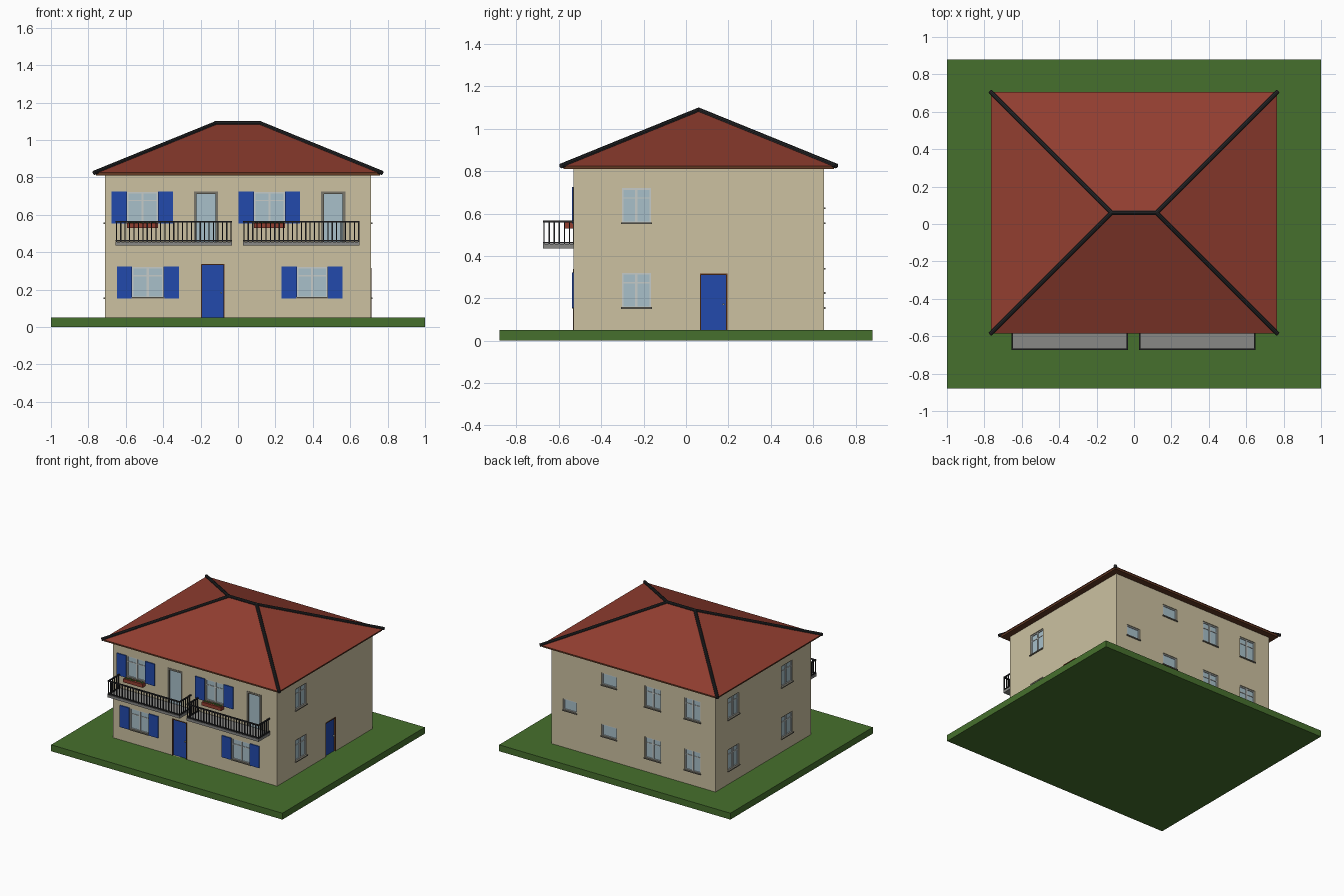
import bpy, bmesh, random
from mathutils import Vector, Matrix

if "Cube" in bpy.data.objects:
    bpy.data.objects.remove(bpy.data.objects["Cube"])

random.seed(3)


def mat(name, r, g, b):
    lin = [((c / 255 + 0.055) / 1.055) ** 2.4 for c in (r, g, b)]
    m = bpy.data.materials.new(name)
    m.diffuse_color = (*lin, 1)
    m.use_nodes = True
    m.node_tree.nodes["Principled BSDF"].inputs["Base Color"].default_value = m.diffuse_color
    return m


WALL = mat("cream plaster", 204, 193, 161)
GRASS = mat("grass green", 70, 112, 45)
ROOF = mat("red tile", 146, 62, 48)
BLUE = mat("shutter blue", 34, 74, 172)
GLASS = mat("pale glass", 168, 192, 202)
FRAME = mat("frame grey", 122, 118, 106)
LIGHT = mat("light trim", 198, 203, 200)
BROWN = mat("brown wood", 100, 58, 36)
STONE = mat("concrete grey", 136, 136, 134)
IRON = mat("dark iron", 40, 40, 42)


def finish(name, bm, material):
    me = bpy.data.meshes.new(name)
    bmesh.ops.recalc_face_normals(bm, faces=bm.faces)
    bm.to_mesh(me)
    bm.free()
    ob = bpy.data.objects.new(name, me)
    bpy.context.collection.objects.link(ob)
    if material:
        me.materials.append(material)
    return ob


def boxes(name, items, material):
    """One object from a list of (x0, x1, y0, y1, z0, z1) boxes."""
    bm = bmesh.new()
    for x0, x1, y0, y1, z0, z1 in items:
        m = Matrix.Translation(((x0 + x1) / 2, (y0 + y1) / 2, (z0 + z1) / 2))
        m = m @ Matrix.Diagonal((abs(x1 - x0), abs(y1 - y0), z1 - z0, 1))
        bmesh.ops.create_cube(bm, size=1, matrix=m)
    return finish(name, bm, material)


# House footprint
X, YF, YB = 0.71, -0.53, 0.65


def on_wall(side, u0, u1, d0, d1, z0, z1):
    """Box on a wall: u runs along the wall, d points outward."""
    if side == "front":
        return (u0, u1, YF - d1, YF - d0, z0, z1)
    if side == "back":
        return (u0, u1, YB + d0, YB + d1, z0, z1)
    if side == "right":
        return (X + d0, X + d1, u0, u1, z0, z1)
    return (-X - d1, -X - d0, u0, u1, z0, z1)


holes = []


def border(side, u0, u1, d0, d1, z0, z1, t):
    return [on_wall(side, u0, u0 + t, d0, d1, z0, z1),
            on_wall(side, u1 - t, u1, d0, d1, z0, z1),
            on_wall(side, u0 + t, u1 - t, d0, d1, z1 - t, z1),
            on_wall(side, u0 + t, u1 - t, d0, d1, z0, z0 + t)]


def window(name, side, u, w, z0, z1, shutters=False, bars=True):
    u0, u1 = u - w / 2, u + w / 2
    holes.append(on_wall(side, u0, u1, -0.02, 0.02, z0, z1))
    boxes(name + "_glass", [on_wall(side, u0, u1, -0.021, -0.013, z0, z1)], GLASS)
    trim = border(side, u0, u1, -0.02, -0.007, z0, z1, 0.008)
    if bars:
        zb = z0 + (z1 - z0) * 0.72
        trim += [on_wall(side, u - 0.006, u + 0.006, -0.02, -0.007, z0, z1),
                 on_wall(side, u0, u1, -0.02, -0.009, zb - 0.003, zb + 0.003)]
    boxes(name + "_frame", trim, LIGHT)
    boxes(name + "_sill", [on_wall(side, u0 - 0.004, u1 + 0.004, -0.02, 0.008,
                                   z0 - 0.004, z0 + 0.004)], FRAME)
    if shutters:
        boxes(name + "_shutters",
              [on_wall(side, a, a + 0.081, -0.001, 0.008, z0 - 0.002, z1 + 0.002)
               for a in (u0 - 0.081, u1)], BLUE)


def door(name, side, u0, u1, z0, z1, panel, trim, t, hand):
    holes.append(on_wall(side, u0, u1, -0.02, 0.02, z0, z1))
    boxes(name + "_panel", [on_wall(side, u0, u1, -0.021, -0.01, z0, z1)], panel)
    boxes(name + "_frame", border(side, u0, u1, -0.02, 0.003, z0, z1, t)[:3], trim)
    zh = z0 + (z1 - z0) * 0.46
    boxes(name + "_handle", [on_wall(side, hand - 0.004, hand + 0.004, -0.011, 0.002,
                                     zh - 0.004, zh + 0.004)], LIGHT)


# Ground slab
boxes("lawn", [(-1, 1, -0.88, 0.88, 0, 0.05)], GRASS)

# Front windows and doors
window("front_upper_window_1", "front", -0.511, 0.166, 0.555, 0.722, True)
window("front_upper_window_2", "front", 0.168, 0.166, 0.555, 0.722, True)
window("front_lower_window_1", "front", -0.482, 0.169, 0.155, 0.32, True)
window("front_lower_window_2", "front", 0.396, 0.163, 0.155, 0.32, True)
door("front_door", "front", -0.199, -0.071, 0.05, 0.337, BLUE, BROWN, 0.006, -0.09)
door("balcony_door_1", "front", -0.236, -0.107, 0.45, 0.725, GLASS, FRAME, 0.014, -0.114)
door("balcony_door_2", "front", 0.445, 0.574, 0.45, 0.725, GLASS, FRAME, 0.014, 0.567)

# Side and back windows on both floors
for floor, z0 in (("lower", 0.154), ("upper", 0.554)):
    window(f"right_{floor}_window", "right", -0.234, 0.138, z0, z0 + 0.166)
    window(f"left_{floor}_window_1", "left", -0.234, 0.138, z0, z0 + 0.166)
    window(f"left_{floor}_window_2", "left", 0.426, 0.138, z0, z0 + 0.166)
    window(f"back_{floor}_window_1", "back", -0.51, 0.138, z0, z0 + 0.166)
    window(f"back_{floor}_window_2", "back", -0.167, 0.138, z0, z0 + 0.166)
    window(f"back_{floor}_small_window", "back", 0.21, 0.13, z0 + 0.071, z0 + 0.166,
           bars=False)
window("stair_window", "back", 0.55, 0.12, 0.34, 0.43, bars=False)
door("side_door", "right", 0.065, 0.195, 0.05, 0.316, BLUE, BROWN, 0.006, 0.177)

# Walls with cut window recesses
walls = boxes("walls", [(-X, X, YF, YB, 0.04, 0.815)], WALL)
cutter = boxes("recess_cutter", holes, None)
cutter.hide_render = True
mod = walls.modifiers.new("recesses", "BOOLEAN")
mod.operation, mod.solver, mod.object = "DIFFERENCE", "EXACT", cutter
bpy.context.view_layer.update()
cut = bpy.data.meshes.new_from_object(
    walls.evaluated_get(bpy.context.evaluated_depsgraph_get()))
walls.modifiers.clear()
walls.data = cut
cut.materials.clear()
cut.materials.append(WALL)
for p in cut.polygons:
    p.material_index = 0
bpy.data.objects.remove(cutter)

# Eaves board and hipped roof
boxes("eaves", [(-0.758, 0.758, -0.578, 0.698, 0.81, 0.827)], BROWN)
bm = bmesh.new()
eave = [Vector(c) for c in ((-0.765, -0.585, 0.825), (0.765, -0.585, 0.825),
                            (0.765, 0.705, 0.825), (-0.765, 0.705, 0.825))]
ridge = [Vector((-0.12, 0.06, 1.087)), Vector((0.12, 0.06, 1.087))]
v = [bm.verts.new(c) for c in eave + ridge]
for f in ((0, 1, 5, 4), (1, 2, 5), (2, 3, 4, 5), (3, 0, 4), (3, 2, 1, 0)):
    bm.faces.new([v[i] for i in f])
finish("roof", bm, ROOF)

# Ridge and hip caps
bm = bmesh.new()
for a, b in ((eave[0], ridge[0]), (eave[3], ridge[0]), (eave[1], ridge[1]),
             (eave[2], ridge[1]), (ridge[0], ridge[1])):
    d = (b - a).normalized()
    a, b = a - d * 0.006 + Vector((0, 0, 0.002)), b + d * 0.004
    m = Matrix.Translation((a + b) / 2) @ d.to_track_quat("Z", "Y").to_matrix().to_4x4()
    bmesh.ops.create_cone(bm, cap_ends=True, segments=10, radius1=0.012, radius2=0.012,
                          depth=(b - a).length, matrix=m)
finish("ridge_caps", bm, IRON)

# Balconies with iron railings
for n, x0, x1 in ((1, -0.655, -0.032), (2, 0.027, 0.65)):
    yo = -0.674
    boxes(f"balcony_slab_{n}", [(x0, x1, yo, YF + 0.002, 0.435, 0.455)], STONE)
    bars = []
    for za, zb in ((0.458, 0.466), (0.558, 0.567)):
        bars += [(x0, x1, yo, yo + 0.009, za, zb),
                 (x0, x0 + 0.009, yo, YF, za, zb), (x1 - 0.009, x1, yo, YF, za, zb)]
    count = 26
    for i in range(count + 1):
        x = x0 + 0.0045 + (x1 - x0 - 0.009) * i / count
        bars.append((x - 0.003, x + 0.003, yo + 0.0015, yo + 0.0075, 0.453, 0.56))
    for i in range(1, 6):
        y = yo + 0.0045 + 0.024 * i
        for x in (x0 + 0.0045, x1 - 0.0045):
            bars.append((x - 0.003, x + 0.003, y - 0.003, y + 0.003, 0.453, 0.56))
    boxes(f"balcony_railing_{n}", bars, IRON)

# Flower boxes with low plants
for n, xc in ((1, -0.511), (2, 0.168)):
    boxes(f"flower_box_{n}", [(xc - 0.083, xc + 0.083, -0.57, YF, 0.53, 0.557)], ROOF)
    bm = bmesh.new()
    for i in range(9):
        p = (xc - 0.068 + 0.017 * i, -0.551 + random.uniform(-0.006, 0.006), 0.557)
        bmesh.ops.create_icosphere(bm, subdivisions=1, radius=random.uniform(0.007, 0.011),
                                   matrix=Matrix.Translation(p))
    finish(f"plants_{n}", bm, GRASS)
